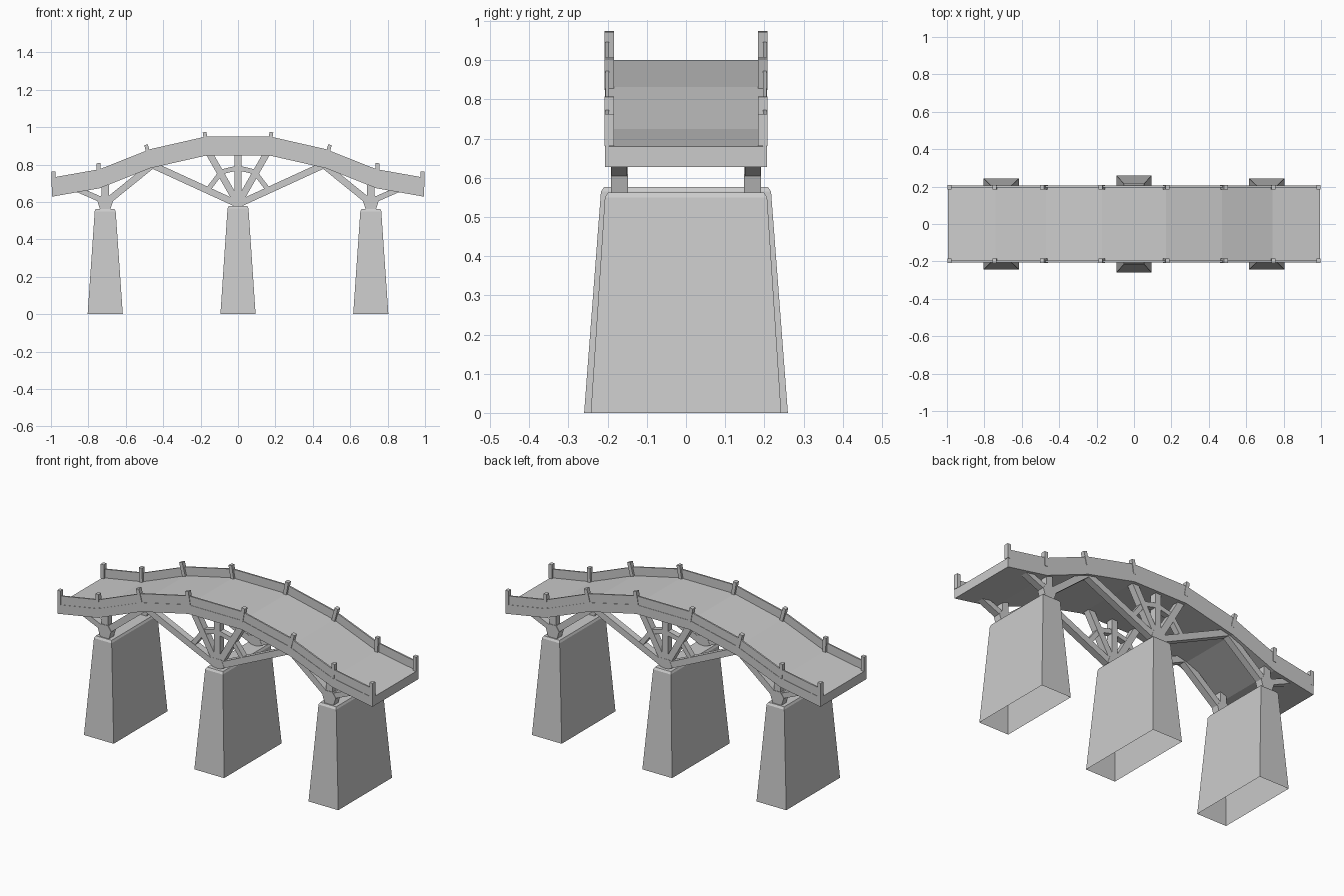
import bpy, bmesh, math
from mathutils import Vector, Matrix

cube = bpy.data.objects.get("Cube")
if cube:
    bpy.data.objects.remove(cube, do_unlink=True)

stone = bpy.data.materials.new("light_grey")
stone.use_nodes = True
stone.diffuse_color = (0.6, 0.6, 0.6, 1)
stone.node_tree.nodes["Principled BSDF"].inputs["Base Color"].default_value = (0.6, 0.6, 0.6, 1)


def make(name, bm):
    bmesh.ops.recalc_face_normals(bm, faces=bm.faces)
    mesh = bpy.data.meshes.new(name)
    bm.to_mesh(mesh)
    bm.free()
    mesh.materials.append(stone)
    obj = bpy.data.objects.new(name, mesh)
    bpy.context.collection.objects.link(obj)
    return obj


def extrude_xz(bm, outline, y0, y1):
    """Extrude a side outline across the width of the bridge."""
    face = bm.faces.new([bm.verts.new((x, y0, z)) for x, z in outline])
    new = bmesh.ops.extrude_face_region(bm, geom=[face])["geom"]
    bmesh.ops.translate(bm, vec=(0, y1 - y0, 0),
                        verts=[v for v in new if isinstance(v, bmesh.types.BMVert)])


def ribbon(line, y0, y1, low, high):
    """Solid that follows the arch line, between two height offsets."""
    bm = bmesh.new()
    rings = [[bm.verts.new((x, y, z + dz)) for y, dz in
              ((y0, low), (y1, low), (y1, high), (y0, high))] for x, z in line]
    for a, b in zip(rings, rings[1:]):
        for i in range(4):
            j = (i + 1) % 4
            bm.faces.new((a[i], a[j], b[j], b[i]))
    bm.faces.new(rings[0])
    bm.faces.new(rings[-1])
    return bm


def beam(bm, a, b, width, y, depth):
    """Flat-sided strut between two points of a side frame."""
    a, b = Vector(a), Vector(b)
    d = (b - a).normalized()
    n = Vector((-d.y, d.x)) * width / 2
    extrude_xz(bm, [a + n, b + n, b - n, a - n], y - depth / 2, y + depth / 2)


# Deck with its arch line, and a low thin parapet on each side
half = [(0.17, 0.90), (0.47, 0.832), (0.74, 0.725), (0.995, 0.68)]
arch = [(-x, z) for x, z in reversed(half)] + half
make("deck", ribbon(arch, -0.207, 0.207, -0.052, 0.0))
for side, s in (("left", 1), ("right", -1)):
    make("parapet_" + side, ribbon(arch, s * 0.196, s * 0.205, -0.005, 0.05))

# Railing posts, the inner ones leaning with the deck
posts = bmesh.new()
for x, z, lean in ((0.165, 0.933, 10), (0.474, 0.866, 15), (0.745, 0.766, 2), (0.987, 0.722, 0)):
    for sx in (1, -1):
        for sy in (1, -1):
            place = (Matrix.Translation((sx * (x + 0.007 * (lean > 5)), sy * 0.196, z))
                     @ Matrix.Rotation(math.radians(sx * lean), 4, 'Y')
                     @ Matrix.Diagonal((0.02, 0.024, 0.082, 1)))
            bmesh.ops.create_cube(posts, size=1, matrix=place)
make("railing_posts", posts)


# Tapered piers, bevelled at the top and open underneath
def pier(name, x, foot_y, top_y, top_z):
    bm = bmesh.new()
    levels = ((0.094, foot_y, 0), (0.056, top_y, top_z - 0.012), (0.05, top_y - 0.008, top_z))
    rings = [[bm.verts.new((x + sx * w, sy * d, z)) for sx, sy in
              ((-1, -1), (1, -1), (1, 1), (-1, 1))] for w, d, z in levels]
    for a, b in zip(rings, rings[1:]):
        for i in range(4):
            j = (i + 1) % 4
            bm.faces.new((a[i], a[j], b[j], b[i]))
    bm.faces.new(rings[-1])
    make(name, bm)


pier("pier_middle", 0, 0.26, 0.217, 0.577)
pier("pier_left", 0.71, 0.243, 0.207, 0.562)
pier("pier_right", -0.71, 0.243, 0.207, 0.562)

# Fan-shaped frames on the middle pier
fan = bmesh.new()
for y in (-0.17, 0.17):
    beam(fan, (0, 0.578), (0, 0.86), 0.036, y, 0.04)
    extrude_xz(fan, [(-0.045, 0.59), (-0.01, 0.576), (0.01, 0.576), (0.045, 0.59),
                     (0.03, 0.63), (-0.03, 0.63)], y - 0.021, y + 0.021)
    for s in (1, -1):
        beam(fan, (s * 0.01, 0.592), (s * 0.47, 0.803), 0.036, y, 0.039)
        beam(fan, (0, 0.59), (s * 0.157, 0.865), 0.036, y, 0.038)
        beam(fan, (s * 0.165, 0.66), (s * 0.093, 0.755), 0.026, y, 0.034)
        beam(fan, (s * 0.1, 0.758), (0, 0.782), 0.026, y, 0.034)
make("fan_frames", fan)

# Hubs and branching struts on the outer piers
for side, s in (("left", 1), ("right", -1)):
    bm = bmesh.new()
    for y in (-0.17, 0.17):
        hub = [(s * (0.71 + dx), z) for dx, z in
               ((-0.028, 0.562), (0.028, 0.562), (0.042, 0.605), (0.022, 0.635),
                (-0.022, 0.635), (-0.042, 0.605))]
        extrude_xz(bm, hub, y - 0.022, y + 0.022)
        beam(bm, (s * 0.71, 0.6), (s * 0.71, 0.69), 0.04, y, 0.038)
        beam(bm, (s * 0.7, 0.602), (s * 0.455, 0.8), 0.036, y, 0.039)
        beam(bm, (s * 0.715, 0.605), (s * 0.86, 0.668), 0.03, y, 0.039)
    make("outer_struts_" + side, bm)
